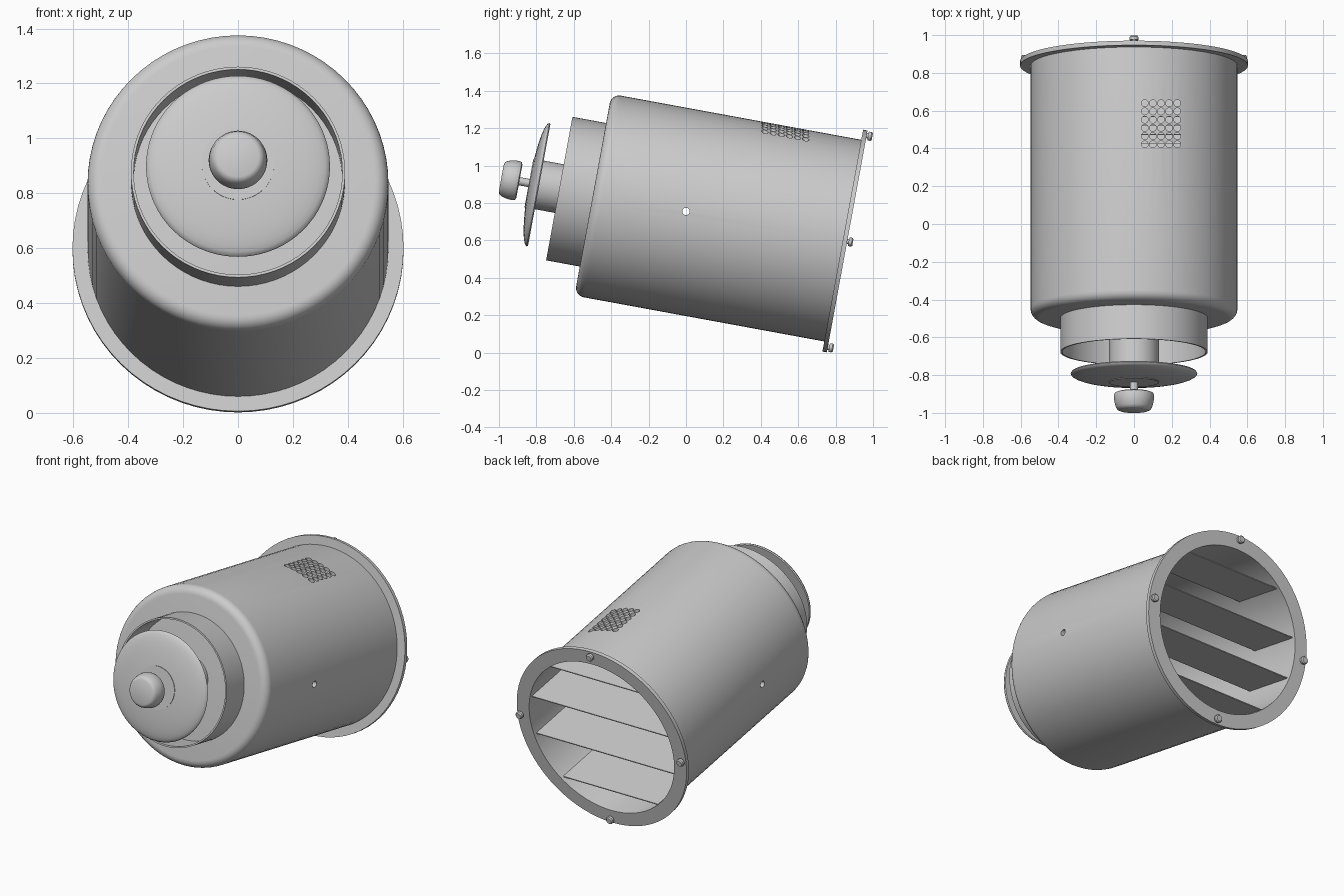
import bpy, bmesh, math
from mathutils import Matrix, Vector

if "Cube" in bpy.data.objects:
    bpy.data.objects.remove(bpy.data.objects["Cube"])

# Local frame: z runs along the tilted axis toward the back rim, origin at rim centre
FRAME = Matrix.Translation((0, 0.85, 0.597)) @ Matrix.Rotation(math.radians(-100.4), 4, 'X')


def finish(bm, name, matrix=FRAME):
    bmesh.ops.recalc_face_normals(bm, faces=bm.faces)
    bm.transform(matrix)
    me = bpy.data.meshes.new(name)
    bm.to_mesh(me)
    bm.free()
    ob = bpy.data.objects.new(name, me)
    bpy.context.collection.objects.link(ob)
    return ob


def lathe(name, profile, closed=False, steps=72, offset=(0, 0, 0)):
    """Revolve (radius, axial) points about the local axis."""
    bm = bmesh.new()
    vs = [bm.verts.new((r, 0, s)) for r, s in profile]
    pairs = list(zip(vs, vs[1:])) + ([(vs[-1], vs[0])] if closed else [])
    for a, b in pairs:
        bm.edges.new((a, b))
    bmesh.ops.spin(bm, geom=bm.verts[:] + bm.edges[:], cent=(0, 0, 0), axis=(0, 0, 1),
                   angle=math.tau, steps=steps, use_merge=False)
    bmesh.ops.remove_doubles(bm, verts=bm.verts, dist=1e-5)
    return finish(bm, name, FRAME @ Matrix.Translation(offset))


def arc(cr, cs, rad, n=6):
    """Quarter round from the side wall to the front face."""
    return [(cr + rad * math.cos(t), cs - rad * math.sin(t))
            for t in (i * math.pi / 2 / n for i in range(n + 1))]


# Hollow housing with rounded front shoulder
body = lathe("housing", [(0.548, -0.005)] + arc(0.498, -1.32, 0.05)
             + [(0, -1.37), (0, -1.345), (0.515, -1.345), (0.515, -0.005)], closed=False)
bm = bmesh.new()
bm.from_mesh(body.data)
bmesh.ops.holes_fill(bm, edges=[e for e in bm.edges if e.is_boundary], sides=0)
bm.free()
bpy.data.objects.remove(body)
body = lathe("housing", [(0, -1.37)] + arc(0.498, -1.32, 0.05)[::-1]
             + [(0.548, -0.005), (0.515, -0.005), (0.515, -1.345), (0, -1.345)])

# Drilled vent grid on top and one cross hole through the sides
bm = bmesh.new()
for i in range(5):
    for j in range(6):
        bmesh.ops.create_cone(bm, cap_ends=True, segments=16, radius1=0.018, radius2=0.018, depth=0.5,
                              matrix=Matrix.Translation((0.057 + 0.043 * i, 0.422 + 0.0435 * j, 1.25)))
bmesh.ops.create_cone(bm, cap_ends=True, segments=16, radius1=0.02, radius2=0.02, depth=1.4,
                      matrix=Matrix.Translation((0, 0, 0.755)) @ Matrix.Rotation(math.pi / 2, 4, 'Y'))
cutter = finish(bm, "hole_cutter", Matrix())
cutter.hide_render = True
mod = body.modifiers.new("holes", 'BOOLEAN')
mod.operation, mod.solver, mod.object = 'DIFFERENCE', 'EXACT', cutter
bpy.context.view_layer.objects.active = body
bpy.ops.object.modifier_apply(modifier=mod.name)
bpy.data.objects.remove(cutter)

# Back rim, front collar, hub
lathe("rear_flange", [(0.603, -0.012), (0.603, 0.012), (0.515, 0.012), (0.515, -0.012)], closed=True)
lathe("front_collar", [(0.39, -1.365), (0.39, -1.553), (0.38, -1.553), (0.38, -1.365)], closed=True)
lathe("hub", [(0, -1.365), (0.132, -1.365), (0.132, -1.718), (0, -1.718)])

# Domed front disc, stem and knob
dome = [(0.335 * math.sin(t), -1.668 - 0.05 * math.cos(t))
        for t in (i * math.pi / 2 / 10 for i in range(11))]
lathe("domed_disc", dome + [(0.33, -1.662), (0, -1.662)])
lathe("knob_stem", [(0, -1.70), (0.022, -1.70), (0.022, -1.78), (0, -1.78)], steps=24)
lathe("knob", [(0, -1.77), (0.09, -1.77), (0.102, -1.775), (0.107, -1.79), (0.104, -1.82),
               (0.096, -1.85), (0.087, -1.863), (0.075, -1.868), (0, -1.868)], steps=48)

# Four rim screws
for i in range(4):
    a = i * math.pi / 2
    lathe(f"rim_screw_{i + 1}", [(0, 0), (0.014, 0), (0.014, 0.02), (0.023, 0.02), (0.024, 0.036),
                                 (0.018, 0.043), (0, 0.043)], steps=20,
          offset=(0.575 * math.cos(a), 0.575 * math.sin(a), 0))

# Horizontal blades inside the open back
for i in range(4):
    h = -0.39 + 0.26 * i
    w = 2 * math.sqrt(0.52 ** 2 - h ** 2)
    bm = bmesh.new()
    bmesh.ops.create_cube(bm, size=1)
    bmesh.ops.scale(bm, vec=Vector((w, 0.006, 0.35)), verts=bm.verts)
    bmesh.ops.translate(bm, vec=(0, h, -0.185), verts=bm.verts)
    finish(bm, f"blade_{i + 1}")

# Smooth shading with sharp edges kept
for ob in bpy.context.scene.objects:
    ob.select_set(True)
    bpy.context.view_layer.objects.active = ob
bpy.ops.object.shade_smooth_by_angle(angle=math.radians(35))
